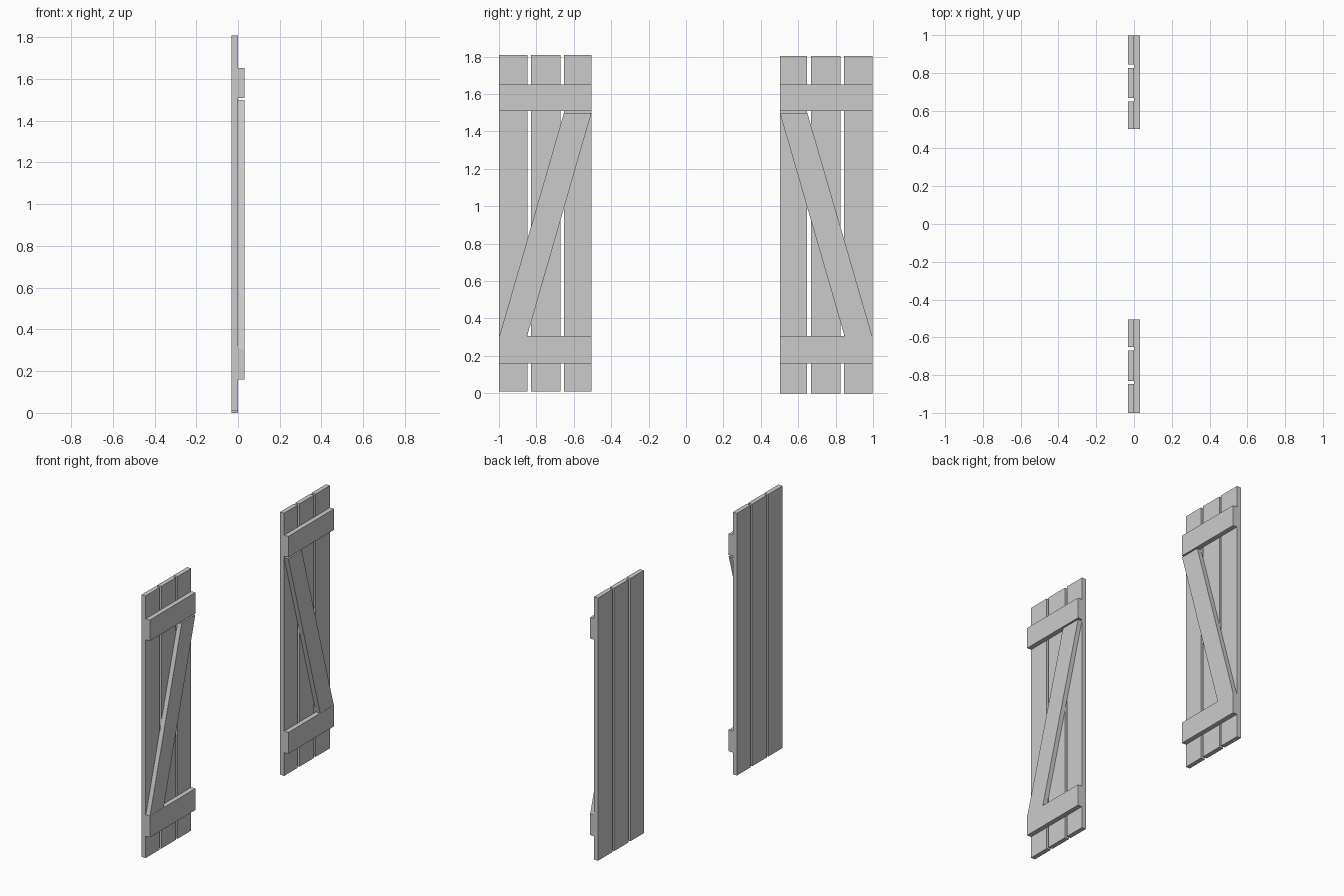
import bpy

if "Cube" in bpy.data.objects:
    bpy.data.objects.remove(bpy.data.objects["Cube"])

X_BACK, X_MID, X_FRONT = -0.032, -0.001, 0.031


def prism(name, profile, x0, x1):
    """Extrude a (y, z) outline along x."""
    n = len(profile)
    verts = [(x, y, z) for x in (x0, x1) for y, z in profile]
    faces = [tuple(range(n))[::-1], tuple(range(n, 2 * n))]
    faces += [(i, (i + 1) % n, n + (i + 1) % n, n + i) for i in range(n)]
    # keep normals outward whichever way the outline winds
    area = sum(profile[i][0] * profile[(i + 1) % n][1]
               - profile[(i + 1) % n][0] * profile[i][1] for i in range(n))
    if area < 0:
        faces = [f[::-1] for f in faces]
    mesh = bpy.data.meshes.new(name)
    mesh.from_pydata(verts, [], faces)
    obj = bpy.data.objects.new(name, mesh)
    bpy.context.collection.objects.link(obj)
    return obj


def board(name, y0, y1, z0, z1, x0, x1):
    return prism(name, [(y0, z0), (y1, z0), (y1, z1), (y0, z1)], x0, x1)


def shutter(side, label, inner, outer, bottom, top):
    # three upright planks with narrow gaps, measured from the inner edge
    spans = [(inner, inner + 0.146), (inner + 0.165, inner + 0.324),
             (inner + 0.342, outer)]
    for i, (a, b) in enumerate(spans):
        board(f"{label}_plank_{i + 1}", *sorted((side * a, side * b)),
              bottom, top, X_BACK, X_MID)
    # horizontal battens
    ys = sorted((side * inner, side * outer))
    board(f"{label}_lower_batten", *ys, 0.16, 0.307, X_MID, X_FRONT)
    board(f"{label}_upper_batten", *ys, 1.508, 1.652, X_MID, X_FRONT)
    # diagonal brace between the battens
    outline = [(inner, 1.498), (inner + 0.147, 1.498),
               (outer - 0.003, 0.307), (outer - 0.151, 0.307)]
    prism(f"{label}_diagonal_brace", [(side * y, z) for y, z in outline],
          X_MID, X_FRONT - 0.001)


shutter(-1, "left_shutter", 0.506, 1.0, 0.01, 1.809)
shutter(1, "right_shutter", 0.502, 0.998, 0.0, 1.803)
